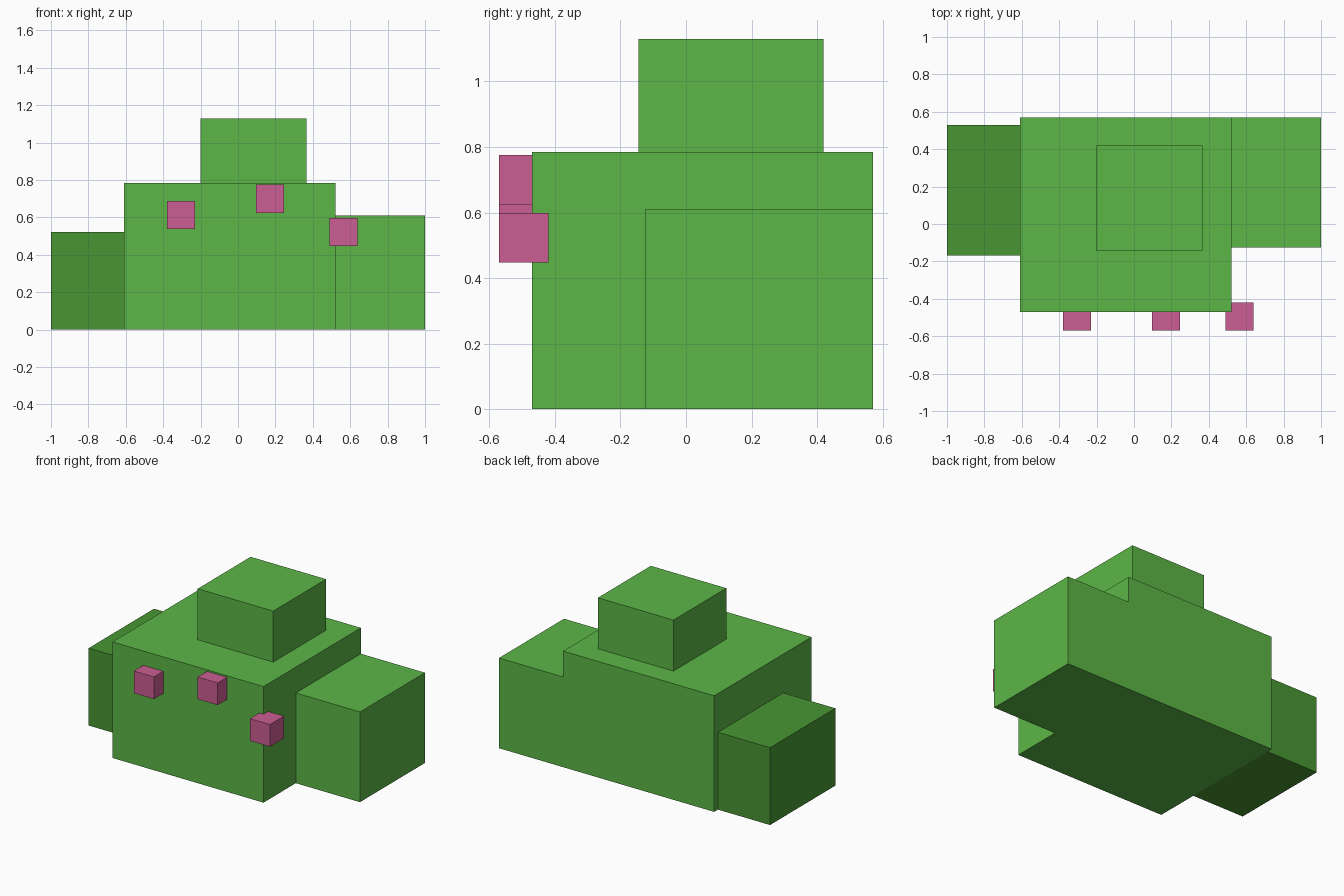
import bpy
import bmesh
from mathutils import Vector

if "Cube" in bpy.data.objects:
    bpy.data.objects.remove(bpy.data.objects["Cube"])


def colour(name, rgb):
    mat = bpy.data.materials.new(name)
    mat.diffuse_color = (*rgb, 1)
    mat.use_nodes = True
    mat.node_tree.nodes["Principled BSDF"].inputs["Base Color"].default_value = mat.diffuse_color
    return mat


leaf = colour("leaf_green", (0.107, 0.468, 0.061))
dark_leaf = colour("dark_leaf_green", (0.065, 0.305, 0.034))
pink = colour("blossom_pink", (0.597, 0.114, 0.292))


def box(name, low, high, mat):
    """Axis-aligned box between two opposite corners."""
    low, high = Vector(low), Vector(high)
    bm = bmesh.new()
    bmesh.ops.create_cube(bm, size=1)
    for v in bm.verts:
        v.co = (low + high) / 2 + v.co * (high - low)
    mesh = bpy.data.meshes.new(name)
    bm.to_mesh(mesh)
    bm.free()
    mesh.materials.append(mat)
    obj = bpy.data.objects.new(name, mesh)
    bpy.context.collection.objects.link(obj)
    return obj


# Foliage blocks
box("bush_body", (-0.61, -0.47, 0), (0.52, 0.57, 0.785), leaf)
box("bush_top", (-0.20, -0.145, 0.785), (0.365, 0.42, 1.13), leaf)
box("bush_right", (0.52, -0.125, 0), (1.0, 0.57, 0.61), leaf)
box("bush_left", (-1.0, -0.168, 0), (-0.61, 0.53, 0.523), dark_leaf)

# Blossom cubes on the front
size = 0.15
for i, (x, z) in enumerate([(-0.38, 0.538), (0.097, 0.625), (0.488, 0.448)]):
    box(f"blossom_{i + 1}", (x, -0.57, z), (x + size, -0.57 + size, z + size), pink)
